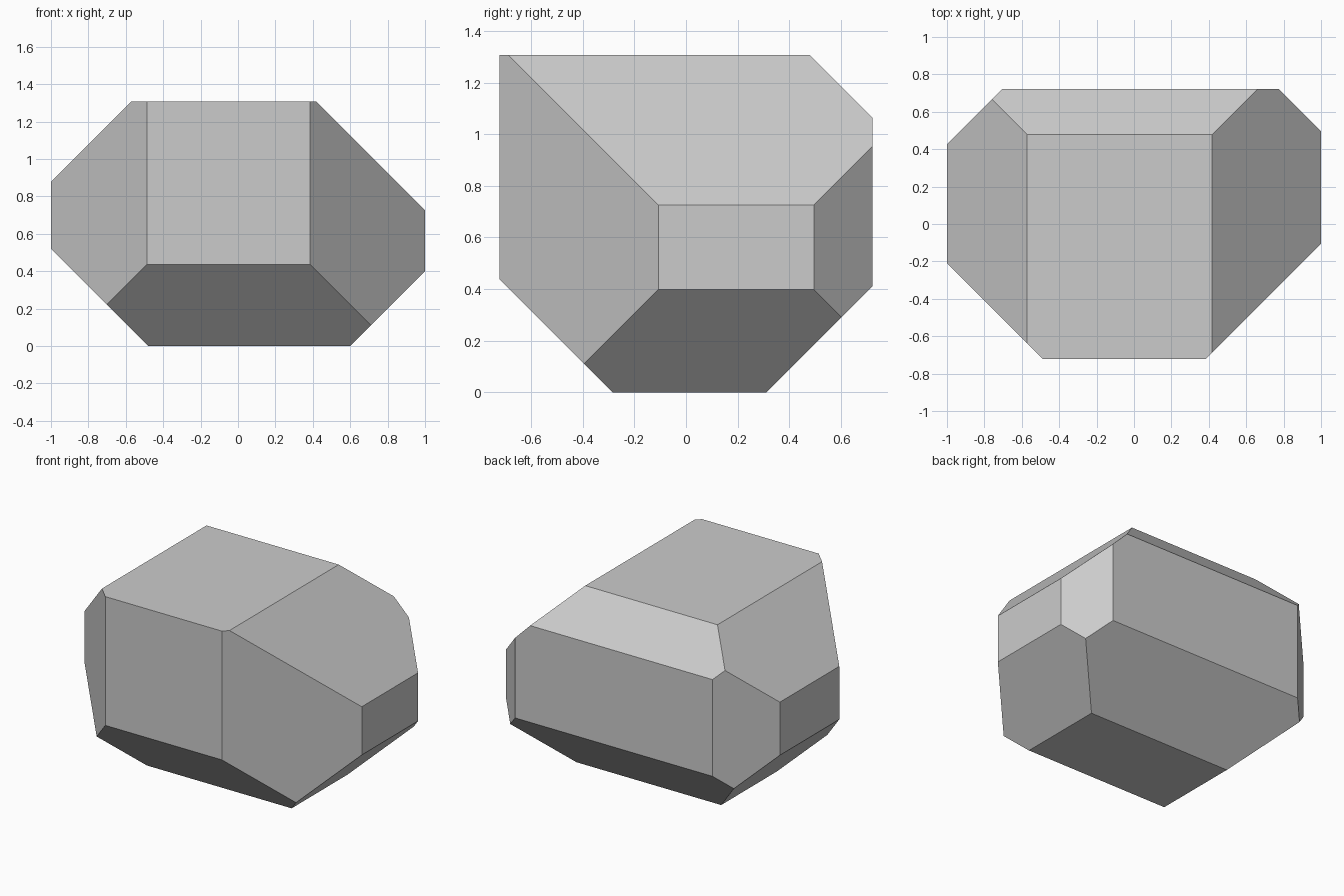
import bpy, bmesh
from mathutils import Vector

if "Cube" in bpy.data.objects:
    bpy.data.objects.remove(bpy.data.objects["Cube"])

W, D, H = 2.0, 1.443, 1.307

# Starting block standing on the ground
bm = bmesh.new()
bmesh.ops.create_cube(bm, size=1)
for v in bm.verts:
    v.co = Vector((v.co.x * W, v.co.y * D, (v.co.z + 0.5) * H))

# 45 degree edge cuts: direction n and limit d, keeping n . p <= d
cuts = [
    ((-1, 0, 1), 1.878), ((1, 0, 1), 1.725),       # top left / right
    ((1, 0, -1), 0.601), ((-1, 0, -1), 0.481),     # bottom right / left
    ((0, 1, 1), 1.786),                            # top back
    ((0, 1, -1), 0.311), ((0, -1, -1), 0.285),     # bottom back / front
    ((-1, -1, 0), 1.209), ((1, -1, 0), 1.106),     # front left / right
    ((1, 1, 0), 1.495), ((-1, 1, 0), 1.425),       # back right / left
]
for n, d in cuts:
    n = Vector(n)
    res = bmesh.ops.bisect_plane(
        bm, geom=bm.verts[:] + bm.edges[:] + bm.faces[:], dist=1e-5,
        plane_co=n * (d / n.length_squared), plane_no=n, clear_outer=True)
    rim = [e for e in res["geom_cut"] if isinstance(e, bmesh.types.BMEdge)]
    bmesh.ops.contextual_create(bm, geom=rim)      # cap the cut
bmesh.ops.recalc_face_normals(bm, faces=bm.faces[:])

mesh = bpy.data.meshes.new("faceted_stone")
bm.to_mesh(mesh)
bm.free()
bpy.context.collection.objects.link(bpy.data.objects.new("faceted_stone", mesh))
